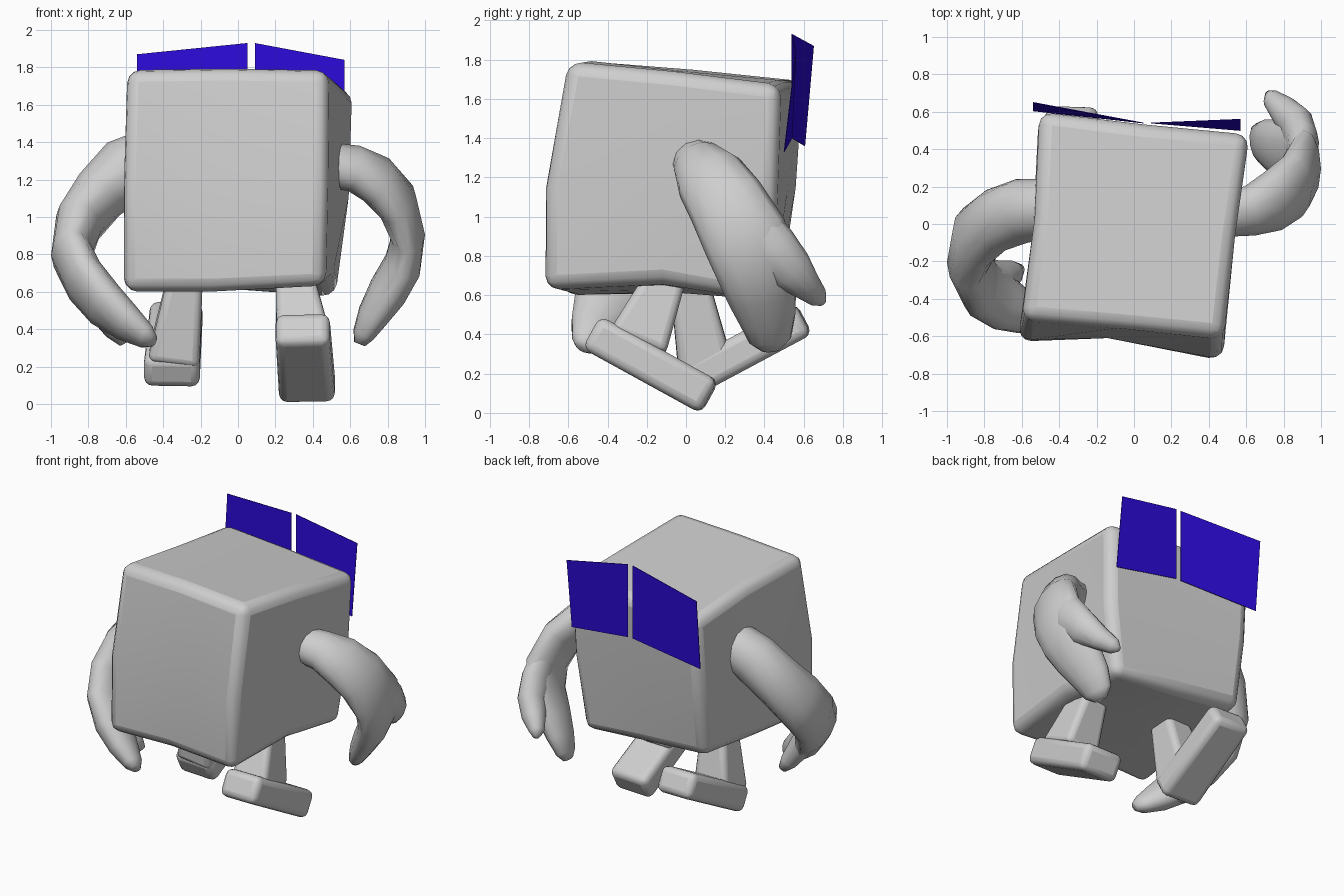
import bpy, bmesh, math
from mathutils import Vector


def material(name, rgb):
    m = bpy.data.materials.new(name)
    m.diffuse_color = (*rgb, 1)
    return m


GREY = material("light grey", (0.62, 0.62, 0.62))
BLUE = material("violet blue", (0.024, 0.003, 0.68))


def finish(name, bm, mat, angle=60, bevel=0, segments=3):
    bmesh.ops.recalc_face_normals(bm, faces=bm.faces[:])
    me = bpy.data.meshes.new(name)
    bm.to_mesh(me)
    bm.free()
    me.materials.append(mat)
    ob = bpy.data.objects.new(name, me)
    bpy.context.collection.objects.link(ob)
    if bevel:
        mod = ob.modifiers.new("rounding", 'BEVEL')
        mod.width, mod.segments, mod.limit_method = bevel, segments, 'ANGLE'
        mod.angle_limit = math.radians(40)
    bpy.ops.object.select_all(action='DESELECT')
    bpy.context.view_layer.objects.active = ob
    ob.select_set(True)
    bpy.ops.object.shade_smooth_by_angle(angle=math.radians(angle))
    return ob


def loft(name, loops, bevel=0, angle=60):
    """Closed skin over a stack of equal-sized outlines."""
    bm = bmesh.new()
    rings = [[bm.verts.new(p) for p in loop] for loop in loops]
    n = len(rings[0])
    for a, b in zip(rings, rings[1:]):
        for k in range(n):
            j = (k + 1) % n
            bm.faces.new((a[k], a[j], b[j], b[k]))
    for ring in (rings[0], rings[-1]):
        if n == 8:  # fan from a centre point so the cap can be uneven
            c = bm.verts.new(sum((v.co for v in ring), Vector()) / n)
            for k in range(0, n, 2):
                bm.faces.new((c, ring[k - 1], ring[k], ring[k + 1]))
        else:
            bm.faces.new(ring)
    return finish(name, bm, GREY, angle, bevel)


def beam(name, p0, p1, s0, s1, bevel):
    """Tapered block along a line, sizes are (width in x, depth)."""
    p0, p1 = Vector(p0), Vector(p1)
    t = (p1 - p0).normalized()
    d = t.cross(Vector((1, 0, 0))).normalized()
    w = d.cross(t)
    return loft(name, [[p + w * s[0] * u / 2 + d * s[1] * v / 2
                        for u, v in ((-1, -1), (1, -1), (1, 1), (-1, 1))]
                       for p, s in ((p0, s0), (p1, s1))], bevel)


def limb(name, rings, wide, sides=12):
    """Tube through (x, y, z, wide radius, thin radius) rings."""
    pts = [Vector(r[:3]) for r in rings]
    loops = []
    for i, r in enumerate(rings):
        t = (pts[min(i + 1, len(pts) - 1)] - pts[max(i - 1, 0)]).normalized()
        u = (Vector(wide) - t * t.dot(Vector(wide))).normalized()
        v = t.cross(u)
        loops.append([pts[i] + u * r[3] * math.cos(k * math.tau / sides)
                      + v * r[4] * math.sin(k * math.tau / sides) for k in range(sides)])
    return loft(name, loops, angle=80)


# Slightly twisted box body: corners and side middles at three heights
loft("body", [
    [(-0.62, -0.63, 0.60), (-0.14, -0.61, 0.60), (0.465, -0.73, 0.63), (0.51, -0.12, 0.66),
     (0.52, 0.44, 0.56), (0.03, 0.46, 0.61), (-0.50, 0.49, 0.66), (-0.54, -0.05, 0.61)],
    [(-0.62, -0.62, 1.15), (-0.14, -0.61, 1.15), (0.475, -0.725, 1.15), (0.53, -0.12, 1.15),
     (0.60, 0.46, 1.10), (0.04, 0.515, 1.12), (-0.51, 0.565, 1.15), (-0.54, -0.03, 1.15)],
    [(-0.60, -0.505, 1.79), (-0.08, -0.55, 1.80), (0.48, -0.605, 1.79), (0.54, -0.07, 1.74),
     (0.62, 0.48, 1.67), (0.05, 0.535, 1.69), (-0.505, 0.605, 1.69), (-0.53, 0.04, 1.75)]],
    bevel=0.07)

# Arms, each with a thumb
limb("right_arm", [
    (0.46, 0.05, 1.28, 0.12, 0.12), (0.62, 0.07, 1.26, 0.14, 0.12),
    (0.74, 0.12, 1.20, 0.18, 0.12), (0.85, 0.20, 1.08, 0.20, 0.11),
    (0.91, 0.30, 0.90, 0.22, 0.09), (0.88, 0.36, 0.74, 0.21, 0.10),
    (0.80, 0.39, 0.60, 0.18, 0.10), (0.72, 0.42, 0.47, 0.145, 0.08),
    (0.67, 0.43, 0.37, 0.11, 0.055), (0.65, 0.43, 0.32, 0.05, 0.03)],
    (0, 0.85, 0.5))
limb("right_thumb", [
    (0.90, 0.36, 0.94, 0.13, 0.08), (0.90, 0.43, 0.84, 0.14, 0.09),
    (0.87, 0.53, 0.73, 0.12, 0.09), (0.80, 0.61, 0.65, 0.08, 0.08),
    (0.735, 0.67, 0.59, 0.055, 0.05), (0.72, 0.70, 0.56, 0.02, 0.02)],
    (0, 0.85, 0.5))
limb("left_arm", [
    (-0.46, 0.08, 1.31, 0.16, 0.17), (-0.60, 0.07, 1.25, 0.17, 0.18),
    (-0.74, 0.02, 1.12, 0.18, 0.15), (-0.85, -0.07, 0.97, 0.20, 0.13),
    (-0.89, -0.20, 0.80, 0.20, 0.11), (-0.82, -0.33, 0.66, 0.21, 0.11),
    (-0.71, -0.41, 0.53, 0.18, 0.11), (-0.59, -0.47, 0.43, 0.13, 0.09),
    (-0.49, -0.51, 0.36, 0.08, 0.06), (-0.45, -0.53, 0.34, 0.04, 0.03)],
    (0, 0.84, -0.55))
limb("left_thumb", [
    (-0.80, -0.29, 0.62, 0.12, 0.09), (-0.72, -0.29, 0.50, 0.10, 0.08),
    (-0.65, -0.26, 0.39, 0.07, 0.06), (-0.61, -0.24, 0.33, 0.03, 0.03)],
    (0, 0.84, -0.55))

# Legs and tilted feet
beam("right_leg", (0.29, -0.07, 0.76), (0.345, -0.25, 0.35), (0.18, 0.18), (0.28, 0.31), 0.04)
beam("right_foot", (0.345, -0.48, 0.41), (0.37, 0.12, 0.08), (0.29, 0.19), (0.30, 0.19), 0.045)
beam("left_leg", (-0.27, 0.00, 0.76), (-0.345, 0.10, 0.23), (0.17, 0.18), (0.28, 0.28), 0.04)
beam("left_foot", (-0.355, 0.00, 0.16), (-0.33, 0.60, 0.48), (0.30, 0.18), (0.28, 0.18), 0.045)

# Two thin flat back panels
for name, corners in (
        ("left_panel", [(-0.54, 0.605, 1.36), (0.05, 0.54, 1.40), (0.05, 0.54, 1.93), (-0.54, 0.65, 1.87)]),
        ("right_panel", [(0.09, 0.54, 1.40), (0.57, 0.50, 1.33), (0.57, 0.56, 1.84), (0.09, 0.54, 1.93)])):
    bm = bmesh.new()
    bm.faces.new([bm.verts.new(c) for c in corners])
    panel = finish(name, bm, BLUE)
    panel.data.shade_flat()
    mod = panel.modifiers.new("thickness", 'SOLIDIFY')
    mod.thickness, mod.offset = 0.004, 0
